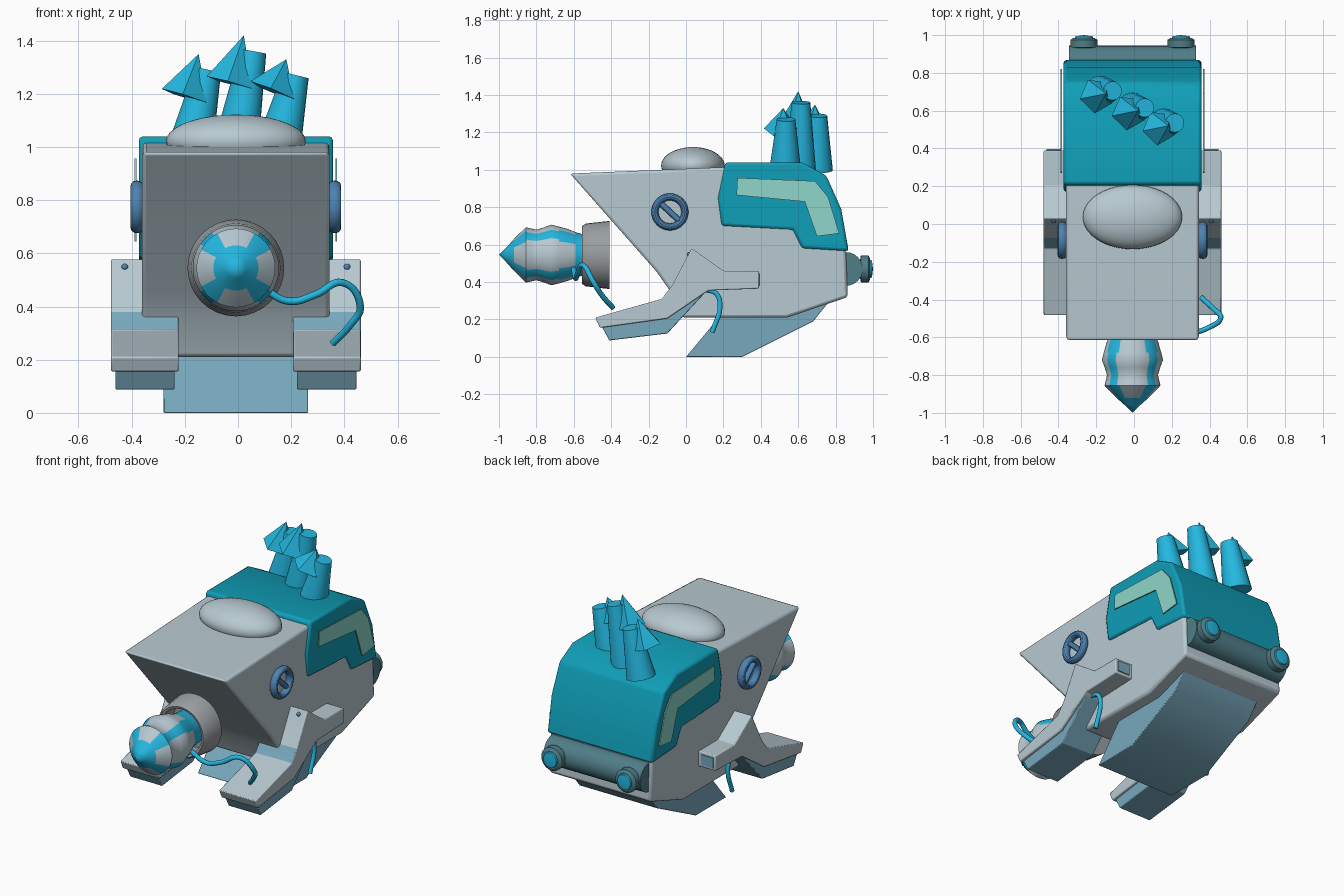
import bpy, bmesh, math
from mathutils import Vector

cube = bpy.data.objects.get("Cube")
if cube:
    bpy.data.objects.remove(cube, do_unlink=True)

OFFSET = Vector((-0.008, 0, 0))


def material(name, rgb):
    m = bpy.data.materials.new(name)
    m.use_nodes = True
    col = [((c + 0.055) / 1.055) ** 2.4 for c in rgb] + [1]
    m.diffuse_color = col
    m.node_tree.nodes["Principled BSDF"].inputs["Base Color"].default_value = col
    return m


PALE = material("pale grey", (0.72, 0.79, 0.82))
GREY = material("mid grey", (0.60, 0.62, 0.63))
TEAL = material("deep teal", (0.06, 0.62, 0.72))
CYAN = material("bright cyan", (0.14, 0.72, 0.88))
STEEL = material("steel blue", (0.47, 0.66, 0.74))
BLUE = material("ring blue", (0.30, 0.51, 0.70))
DARK = material("dark teal", (0.31, 0.49, 0.53))
MINT = material("window mint", (0.56, 0.84, 0.79))


def finish(bm, name, mats, bevel=0, angle=30):
    bmesh.ops.recalc_face_normals(bm, faces=bm.faces)
    me = bpy.data.meshes.new(name)
    bm.to_mesh(me)
    bm.free()
    ob = bpy.data.objects.new(name, me)
    bpy.context.collection.objects.link(ob)
    ob.location += OFFSET
    for m in mats:
        me.materials.append(m)
    if bevel:
        mod = ob.modifiers.new("edge", "BEVEL")
        mod.width, mod.segments = bevel, 2
    bpy.ops.object.select_all(action="DESELECT")
    ob.select_set(True)
    bpy.context.view_layer.objects.active = ob
    bpy.ops.object.shade_smooth_by_angle(angle=math.radians(angle))
    return ob


def prism(name, pts, x0, x1, mat, bevel=0):
    """Extrude a side profile of (y, z) points along x."""
    bm = bmesh.new()
    f = bm.faces.new([bm.verts.new((x0, y, z)) for y, z in pts])
    ext = bmesh.ops.extrude_face_region(bm, geom=[f])["geom"]
    moved = [v for v in ext if isinstance(v, bmesh.types.BMVert)]
    bmesh.ops.translate(bm, verts=moved, vec=(x1 - x0, 0, 0))
    return finish(bm, name, [mat], bevel)


def lathe(name, prof, x, z, mats, rule=None, steps=32, angle=30):
    """Spin (radius, y) points round an axis parallel to y."""
    bm = bmesh.new()
    vs = [bm.verts.new((x + r, y, z)) for r, y in prof]
    es = [bm.edges.new(p) for p in zip(vs, vs[1:])]
    bmesh.ops.spin(bm, geom=vs + es, cent=(x, 0, z), axis=(0, 1, 0),
                   angle=math.tau, steps=steps)
    bmesh.ops.remove_doubles(bm, verts=bm.verts, dist=0.0005)
    if rule:
        for f in bm.faces:
            f.material_index = rule(f.calc_center_median())
    return finish(bm, name, mats, angle=angle)


def rod(name, a, b, r0, r1, mat, sides=16):
    a, b = Vector(a), Vector(b)
    bm = bmesh.new()
    bmesh.ops.create_cone(bm, cap_ends=True, segments=sides, radius1=r0,
                          radius2=r1, depth=(b - a).length)
    rot = (b - a).to_track_quat("Z", "Y").to_matrix()
    bmesh.ops.rotate(bm, verts=bm.verts, matrix=rot)
    bmesh.ops.translate(bm, verts=bm.verts, vec=(a + b) / 2)
    return finish(bm, name, [mat])


def ball(name, centre, radii, mat):
    bm = bmesh.new()
    bmesh.ops.create_uvsphere(bm, u_segments=40, v_segments=20, radius=1)
    bmesh.ops.scale(bm, verts=bm.verts, vec=radii)
    bmesh.ops.translate(bm, verts=bm.verts, vec=centre)
    return finish(bm, name, [mat])


def tube(name, pts, radius, mat):
    cu = bpy.data.curves.new(name, "CURVE")
    cu.dimensions, cu.bevel_depth, cu.use_fill_caps = "3D", radius, True
    cu.bevel_resolution, cu.resolution_u = 2, 8
    sp = cu.splines.new("BEZIER")
    sp.bezier_points.add(len(pts) - 1)
    for bp, p in zip(sp.bezier_points, pts):
        bp.co = p
        bp.handle_left_type = bp.handle_right_type = "AUTO"
    cu.materials.append(mat)
    ob = bpy.data.objects.new(name, cu)
    bpy.context.collection.objects.link(ob)
    ob.location += OFFSET


# Hull, rear shell, belly keel and dome
prism("hull", [(-.62, .98), (.22, 1.015), (.6, 1.0), (.73, .93), (.81, .78), (.855, .56),
               (.865, .32), (.54, .21), (-.02, .21), (-.08, .345), (-.157, .455)],
      -.353, .353, PALE, .015)
prism("rear_shell", [(.21, 1.04), (.62, 1.04), (.75, .97), (.83, .79), (.87, .565),
                     (.62, .58), (.57, .68), (.19, .70), (.17, .85)],
      -.365, .365, TEAL, .015)
prism("keel", [(0, 0), (.3, 0), (.68, .19), (.76, .29), (.2, .24)], -.272, .272, STEEL, .004)
ball("dome", (0, .037, 1.022), (.263, .17, .1), PALE)

# Nose drill: collar ring and a striped cutter
AXIS = .545
lathe("drill_collar", [(0, -.43), (.14, -.43), (.14, -.55), (.155, -.555), (.168, -.535),
                       (.182, -.41), (0, -.41)], 0, AXIS, [GREY])


def patch(c):
    a = math.atan2(c.z - AXIS, c.x) % (math.pi / 2)
    off = min(a, math.pi / 2 - a)
    mid = abs(c.y + .755)
    return int(mid < .155 and off < .62 - 1.8 * max(0, mid - .05))


lathe("drill_head", [(0, -1), (.04, -.96), (.085, -.92), (.12, -.885), (.148, -.855),
                     (.142, -.83), (.135, -.80), (.147, -.76), (.162, -.72), (.152, -.68),
                     (.138, -.63), (.122, -.59), (.11, -.55), (.1, -.43), (0, -.43)],
      0, AXIS, [CYAN, PALE], patch, 64, 50)
tube("drill_cable", [(.1, -.6, .47), (.2, -.59, .42), (.3, -.58, .445), (.4, -.55, .49),
                     (.468, -.495, .4), (.43, -.45, .33), (.365, -.39, .262)], .014, CYAN)

# Three leaning chimneys with five-sided caps
for n, (x, y, z, h) in enumerate([(-.14, .69, 1.35, .16), (.03, .6, 1.42, .18),
                                  (.19, .52, 1.33, .12)]):
    tip = Vector((x, y, z))
    rod(f"chimney_{n}", (x - .03, y + .01, 1.0), tip + Vector((.035, .015, -.06)),
        .085, .05, CYAN)
    rod(f"chimney_cap_{n}", tip + Vector((-.05, -.01, -h)), tip, .095, 0, CYAN, 5)

# Rear bar with two knobs
rod("rear_bar", (-.335, .855, .47), (.335, .855, .47), .09, .09, DARK, 24)

WINDOW = [(.275, .957), (.69, .94), (.76, .855), (.82, .66), (.7, .645), (.635, .83), (.27, .865)]
UPPER_LEG = [(-.485, .21), (-.13, .31), (-.075, .38), (.03, .58), (.2, .46), (.39, .46),
             (.39, .365), (.12, .355), (-.10, .205), (-.46, .155)]
LOWER_LEG = [(-.46, .18), (-.41, .088), (-.10, .125), (.11, .352), (.1, .39), (-.1, .22)]

# Paired parts, once per side
for side, s in (("left", 1), ("right", -1)):
    lathe(f"rear_knob_{side}", [(0, .9), (.045, .9), (.045, .93), (.072, .935), (.072, .975),
                                (.055, .985), (0, .985)], s * .257, .47, [DARK])
    lathe(f"rear_lamp_{side}", [(.05, .98), (.045, .994), (0, 1)], s * .257, .47, [CYAN])
    prism(f"window_{side}", WINDOW, s * .374, s * .381, MINT)

    # Leg: pale upper beam with a steel ankle face, steel sole below
    leg = prism(f"leg_{side}", UPPER_LEG, s * .215, s * .47, PALE, .006)
    leg.data.materials.append(STEEL)
    for f in leg.data.polygons:
        if abs(f.normal.x) < .5 and .31 < f.center.z < .36 and f.center.y < -.09:
            f.material_index = 1
    prism(f"leg_sole_{side}", LOWER_LEG, s * .23, s * .453, STEEL, .004)
    prism(f"arm_end_{side}", [(.388, .38), (.388, .445), (.396, .445), (.396, .38)],
          s * .375, s * .455, STEEL)
    ball(f"leg_bolt_{side}", (s * .418, .018, .548), (.013, .013, .013), BLUE)
    tube(f"leg_cable_{side}", [(s * .41, .1, .36), (s * .41, .16, .34), (s * .41, .182, .28),
                               (s * .41, .14, .13)], .013, CYAN)

    # Ring with a slanted bar on the hull side
    hoop = lathe(f"side_ring_{side}", [(.08 + .019 * math.cos(k * math.tau / 12),
                                        .024 * math.sin(k * math.tau / 12))
                                       for k in range(13)], 0, 0, [BLUE])
    hoop.rotation_euler.z = math.pi / 2
    hoop.location += Vector((s * .372, -.086, .775))
    rod(f"ring_bar_{side}", (s * .37, -.145, .83), (s * .37, -.027, .72), .016, .016, BLUE, 12)
